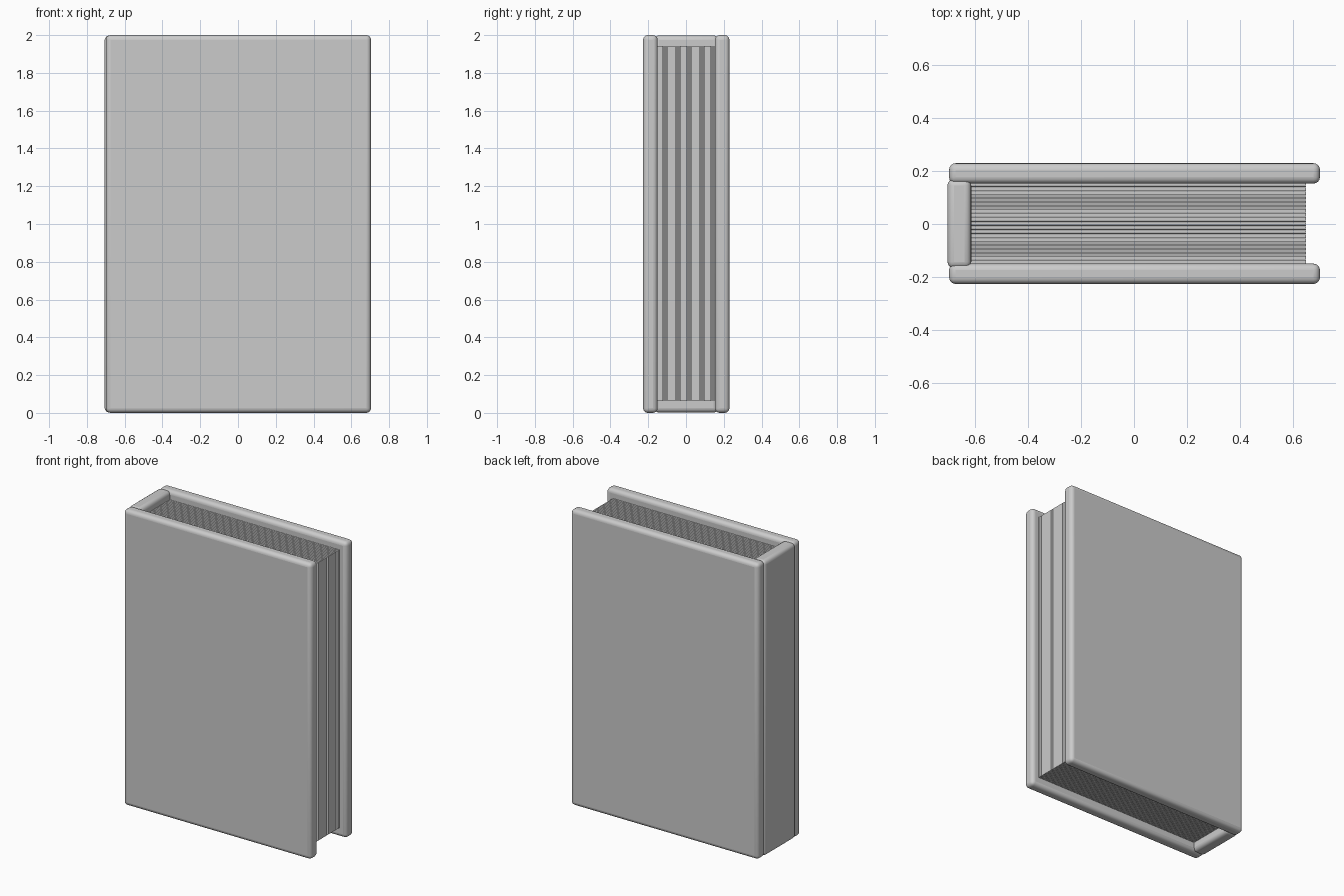
import bpy

if "Cube" in bpy.data.objects:
    bpy.data.objects.remove(bpy.data.objects["Cube"])


def box(name, x, y, z, bevel=0.0):
    """Box from axis ranges, optionally with rounded edges."""
    bpy.ops.mesh.primitive_cube_add(size=1, location=[(r[0] + r[1]) / 2 for r in (x, y, z)])
    ob = bpy.context.object
    ob.name = name
    ob.scale = [r[1] - r[0] for r in (x, y, z)]
    bpy.ops.object.transform_apply(location=False, rotation=False, scale=True)
    if bevel:
        m = ob.modifiers.new("round", 'BEVEL')
        m.width = bevel
        m.segments = 4
        bpy.ops.object.shade_smooth_by_angle()
    return ob


# Hard covers
box("front_cover", (-0.70, 0.704), (-0.227, -0.150), (0, 2), 0.025)
box("back_cover", (-0.70, 0.704), (0.153, 0.230), (0, 2), 0.025)

# Spine board joining the covers
box("spine", (-0.706, -0.616), (-0.168, 0.171), (0.002, 1.998), 0.025)

# Stack of thin page sheets
count, y0, y1 = 60, -0.150, 0.155
pitch = (y1 - y0) / count
pages = box("pages", (-0.63, 0.652), (y0, y0 + pitch * 0.8), (0.063, 1.942))
arr = pages.modifiers.new("stack", 'ARRAY')
arr.count = count
arr.use_relative_offset = False
arr.use_constant_offset = True
arr.constant_offset_displace = (0, pitch, 0)
